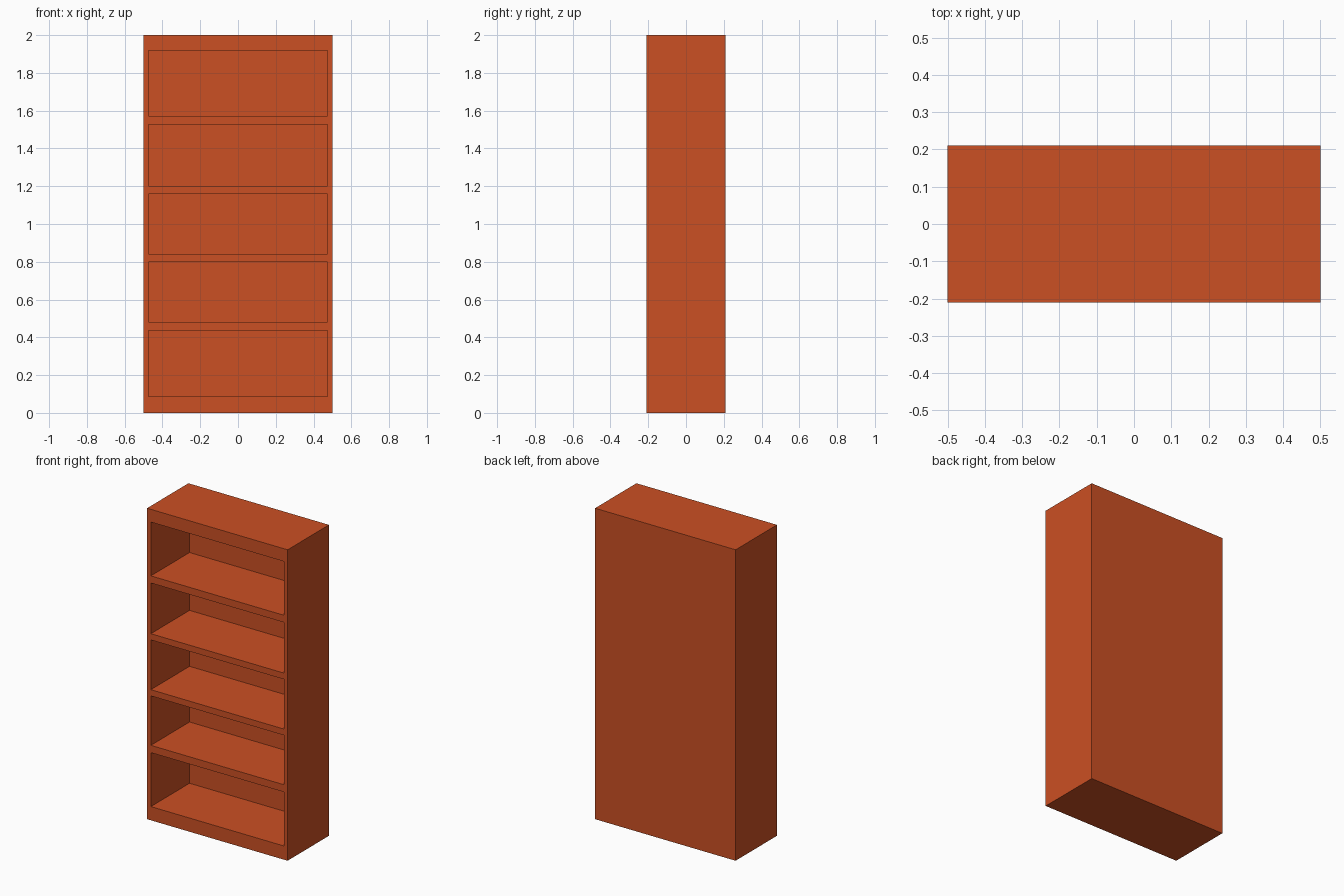
import bpy
import bmesh
from mathutils import Matrix, Vector

if "Cube" in bpy.data.objects:
    bpy.data.objects.remove(bpy.data.objects["Cube"])

W, D, H = 1.0, 0.42, 2.0        # outer size
BOARD = 0.027                   # side and back thickness
BAYS = [(0.088, 0.435), (0.482, 0.80), (0.84, 1.16), (1.20, 1.526), (1.572, 1.918)]


def add_box(bm, lo, hi):
    lo, hi = Vector(lo), Vector(hi)
    mat = Matrix.Translation((lo + hi) / 2) @ Matrix.Diagonal((*(hi - lo), 1))
    bmesh.ops.create_cube(bm, size=1, matrix=mat)


def make_object(name, boxes):
    bm = bmesh.new()
    for lo, hi in boxes:
        add_box(bm, lo, hi)
    mesh = bpy.data.meshes.new(name)
    bm.to_mesh(mesh)
    bm.free()
    obj = bpy.data.objects.new(name, mesh)
    bpy.context.collection.objects.link(obj)
    return obj


# Solid carcass block
bookcase = make_object("bookcase", [((-W / 2, -D / 2, 0), (W / 2, D / 2, H))])
wood = bpy.data.materials.new("orange_wood")
wood.diffuse_color = (0.6, 0.08, 0.017, 1)
wood.use_nodes = True
wood.node_tree.nodes["Principled BSDF"].inputs["Base Color"].default_value = wood.diffuse_color
bookcase.data.materials.append(wood)

# Five open bays cut in from the front, leaving shelves, sides and back
x = W / 2 - BOARD
cutter = make_object("bay_cutter", [((-x, -D / 2 - 0.1, z0), (x, D / 2 - BOARD, z1))
                                    for z0, z1 in BAYS])
cutter.hide_render = True
cut = bookcase.modifiers.new("open_bays", 'BOOLEAN')
cut.operation = 'DIFFERENCE'
cut.solver = 'EXACT'
cut.object = cutter

# Apply the cut and drop the cutter
bpy.context.view_layer.objects.active = bookcase
bpy.ops.object.modifier_apply(modifier=cut.name)
bpy.data.objects.remove(cutter)
